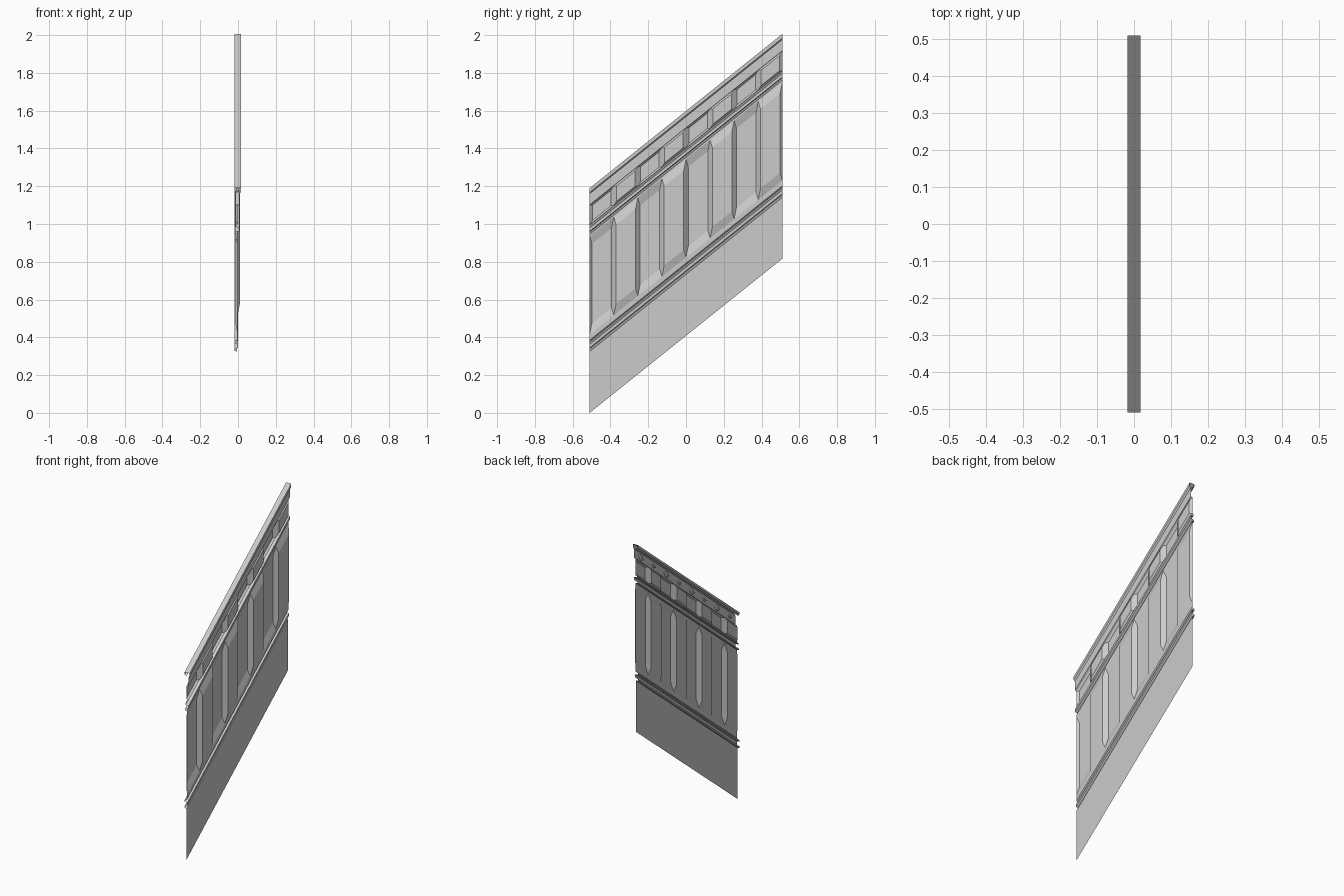
import bpy, bmesh, math

if "Cube" in bpy.data.objects:
    bpy.data.objects.remove(bpy.data.objects["Cube"])

HALF, SLOPE = 0.51, 0.80      # half length, and rise of the stair slope
CELLS = 8
STEP = 2 * HALF / CELLS


def place(x, y, h):
    # shear a point upward along the slope
    return (x, y, h + SLOPE * (y + HALF))


def finish(bm, name):
    bmesh.ops.remove_doubles(bm, verts=bm.verts, dist=1e-5)
    mesh = bpy.data.meshes.new(name)
    bm.to_mesh(mesh)
    bm.free()
    obj = bpy.data.objects.new(name, mesh)
    bpy.context.collection.objects.link(obj)
    return obj


def run_profile(name, profile):
    # sweep an (x, height) profile along the full length
    bm = bmesh.new()
    rows = [[bm.verts.new(place(x, y, h)) for y in (-HALF, HALF)] for x, h in profile]
    for a, b in zip(rows, rows[1:]):
        bm.faces.new((a[0], a[1], b[1], b[0]))
    return finish(bm, name)


def relief_row(name, h0, h1, bevel, w, depth, base):
    # alternating sunken and raised bevelled panels
    bm = bmesh.new()
    for i in range(CELLS):
        a = -HALF + i * STEP
        b = a + STEP
        x = base + depth * (1 if i % 2 else -1)
        outer = [bm.verts.new(place(base, y, h))
                 for y, h in ((a, h0), (b, h0), (b, h1), (a, h1))]
        inner = [bm.verts.new(place(x, y, h))
                 for y, h in ((a + w, h0 + bevel), (b - w, h0 + bevel),
                              (b - w, h1 - bevel), (a + w, h1 - bevel))]
        bm.faces.new(inner)
        for k in range(4):
            j = (k + 1) % 4
            bm.faces.new((outer[k], outer[j], inner[j], inner[k]))
    return finish(bm, name)


BASE = -0.002

# plain lower board with its double moulding
run_profile("lower_board", [
    (-0.005, 0), (-0.005, 0.325), (-0.018, 0.328), (-0.018, 0.338),
    (0.0, 0.345), (0.0, 0.362), (-0.018, 0.368), (-0.018, 0.376),
    (BASE, 0.385), (BASE, 0.415)])

# tall panels
relief_row("tall_panels", 0.415, 0.935, 0.05, 0.012, 0.012, BASE)

# moulding between panels and frieze
run_profile("middle_moulding", [
    (BASE, 0.935), (BASE, 0.945), (-0.016, 0.948), (-0.016, 0.956),
    (0.008, 0.962), (0.008, 0.98), (-0.012, 0.984), (-0.012, 0.992), (BASE, 0.995)])

# small frieze panels
relief_row("frieze_panels", 0.995, 1.10, 0.012, 0.015, 0.012, BASE)

# cornice and top rail
run_profile("top_rail", [
    (BASE, 1.10), (0.008, 1.102), (0.008, 1.16), (0.017, 1.168), (0.017, 1.19),
    (-0.018, 1.19), (-0.018, 1.175), (-0.006, 1.165)])

# low plugs on the back of the cornice, large and small in turn
bm = bmesh.new()
for i in range(CELLS):
    y = -HALF + (i + 0.5) * STEP
    r = 0.02 if i % 2 else 0.012
    x = -0.017 if i % 2 else -0.012
    ring = [bm.verts.new(place(0.006, y + r * math.cos(t), 1.13 + r * math.sin(t)))
            for t in [k * math.pi / 4 for k in range(8)]]
    tip = bm.verts.new(place(x, y, 1.13))
    for k in range(8):
        bm.faces.new((ring[(k + 1) % 8], ring[k], tip))
finish(bm, "back_plugs")
